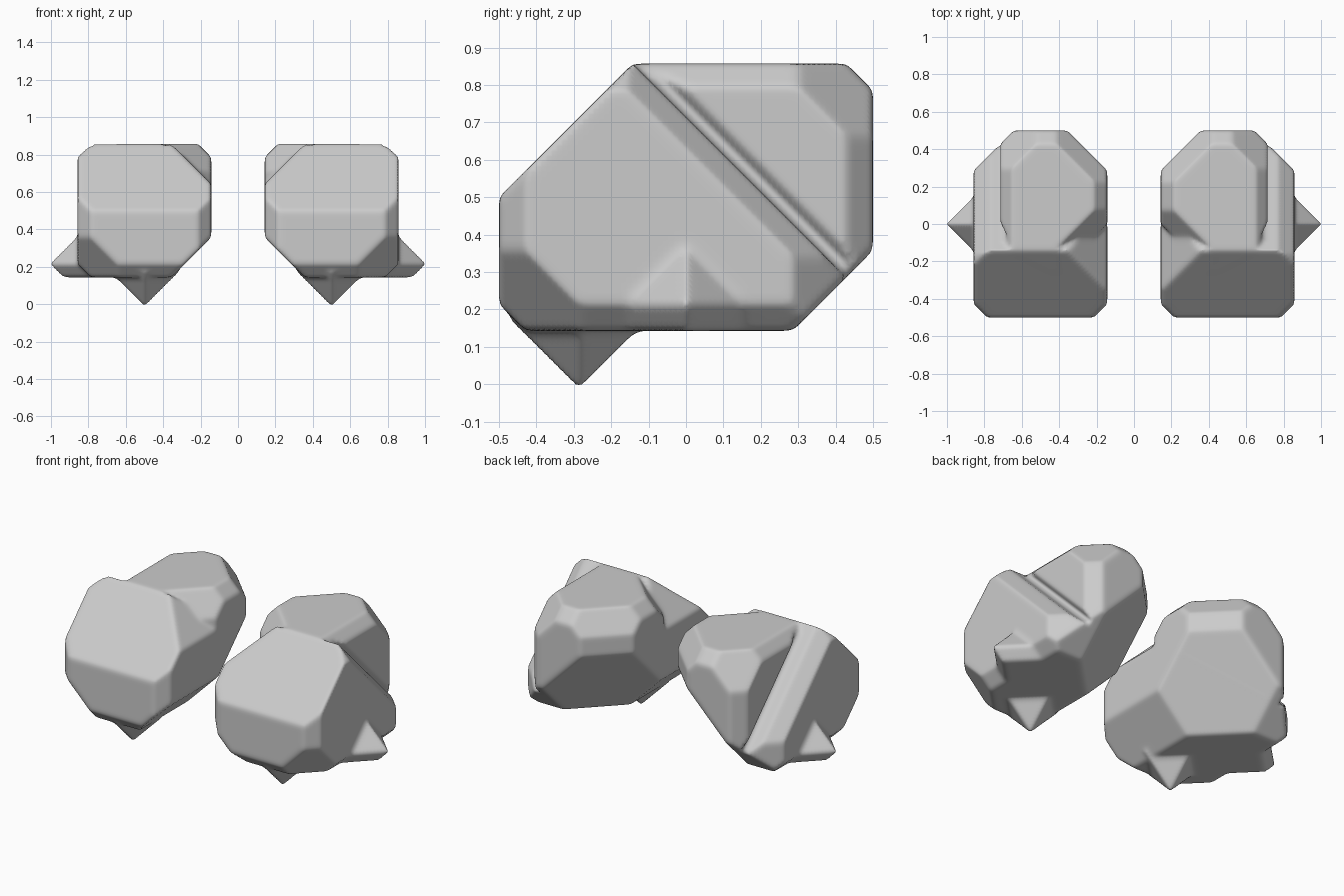
import bpy, bmesh
from mathutils import Vector

if "Cube" in bpy.data.objects:
    bpy.data.objects.remove(bpy.data.objects["Cube"])

U = 1 / 14


def clipped_box(bm, lo, hi, cuts):
    """Box trimmed by half-spaces n.p <= d."""
    part = bmesh.new()
    bmesh.ops.create_cube(part, size=1)
    for v in part.verts:
        v.co = Vector([lo[i] if v.co[i] < 0 else hi[i] for i in range(3)])
    for *n, d in cuts:
        n = Vector(n)
        geom = part.verts[:] + part.edges[:] + part.faces[:]
        res = bmesh.ops.bisect_plane(part, geom=geom, dist=1e-5, plane_co=n * (d / n.length_squared),
                                     plane_no=n, clear_outer=True)
        edges = [e for e in res["geom_cut"] if isinstance(e, bmesh.types.BMEdge) and e.is_boundary]
        if edges:
            bmesh.ops.contextual_create(part, geom=edges)
    bmesh.ops.recalc_face_normals(part, faces=part.faces[:])
    tmp = bpy.data.meshes.new("tmp")
    part.to_mesh(tmp)
    part.free()
    bm.from_mesh(tmp)
    bpy.data.meshes.remove(tmp)


def diamond(bm, c, r, cuts=()):
    """Octahedral spur, built as a box trimmed on eight sides."""
    c = Vector(c)
    sides = [Vector((a, b, e)) for a in (-1, 1) for b in (-1, 1) for e in (-1, 1)]
    clipped_box(bm, c - Vector((r, r, r)), c + Vector((r, r, r)),
                [(*n, n.dot(c) + r) for n in sides] + list(cuts))


def build_lump(name, side):
    bm = bmesh.new()
    # chamfers shared by both blocks, last one is the big inner back undercut
    common = [(0, -1, 1, 1.0), (-1, 0, -1, -.5), (0, 1, -1, 2 * U), (-1, 1, 0, 2 * U),
              (1, 1, 0, 16 * U), (1, 0, -1, 9 * U), (-1, 1, -1, -.47)]
    # front block: leaning slab ending at the diagonal groove
    clipped_box(bm, (2 * U, -7 * U, 2 * U), (12 * U, 6 * U, 12 * U), common + [
        (0, 1, 1, 10 * U), (1, 1, 1, 20.8 * U), (0, -1, -1, 4 * U), (1, -1, 0, 18 * U),
        (-1, -1, 0, 4 * U), (1, 0, 1, 23 * U), (-1, 0, 1, 7 * U), (1, -1, -1, 13 * U)])
    # rear block: narrower, behind the groove, with its top corners cut
    clipped_box(bm, (2 * U, -5 * U, 2 * U), (10 * U, 7 * U, 12 * U), common + [
        (0, 1, 1, 18 * U), (-1, 0, 1, 9 * U), (-1, -1, 0, -2 * U), (1, -1, -1, -1 * U),
        (1, 1, 1, 1.81), (-1, 1, 1, .87), (-1, -1, 1, .571), (1, 0, 1, 1.51)])
    # bottom and outer spurs
    diamond(bm, (7 * U, -4 * U, 2.4 * U), 2.65 * U, [(0, 0, 1, 2.5 * U)])
    diamond(bm, (11 * U, 0, 3 * U), 3.15 * U, [(0, 0, -1, -2 * U)])
    for v in bm.verts:
        v.co.x *= side
    if side < 0:
        bmesh.ops.reverse_faces(bm, faces=bm.faces[:])
    me = bpy.data.meshes.new(name)
    bm.to_mesh(me)
    bm.free()
    ob = bpy.data.objects.new(name, me)
    bpy.context.collection.objects.link(ob)
    # fuse the pieces and soften the joins
    rm = ob.modifiers.new("fuse", "REMESH")
    rm.mode = "VOXEL"
    rm.voxel_size = 0.014
    rm.use_smooth_shade = True
    sm = ob.modifiers.new("soften", "SMOOTH")
    sm.factor = 0.5
    sm.iterations = 4


build_lump("right_lump", 1)
build_lump("left_lump", -1)
